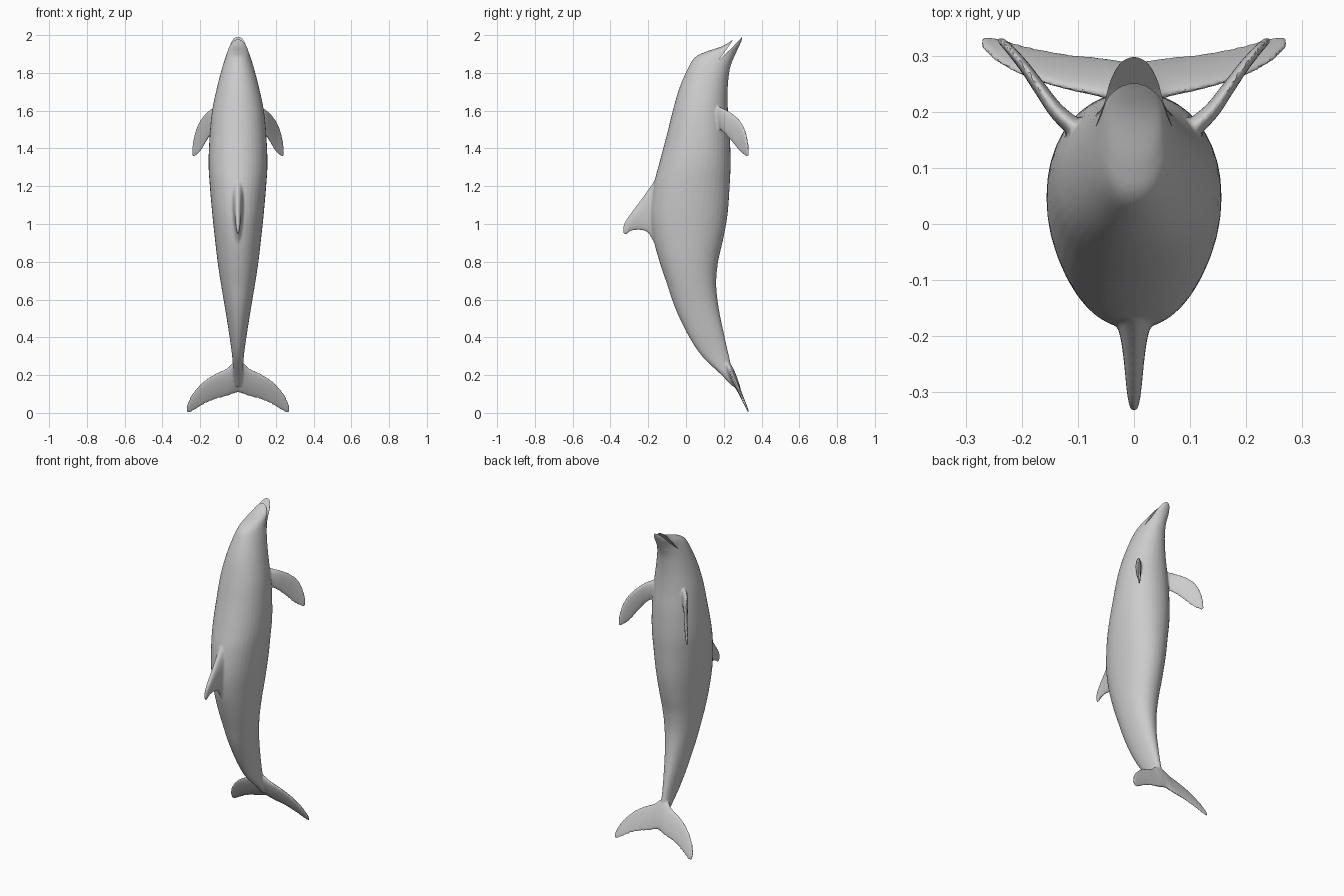
import bpy, bmesh, math
from mathutils import Vector

if "Cube" in bpy.data.objects:
    bpy.data.objects.remove(bpy.data.objects["Cube"])

N = 40  # points around every cross-section


def resample(rows, n=6):
    """Catmull-Rom smoothing of a list of station rows."""
    out = []
    for i in range(len(rows) - 1):
        p0, p1 = rows[max(i - 1, 0)], rows[i]
        p2, p3 = rows[i + 1], rows[min(i + 2, len(rows) - 1)]
        for k in range(n):
            t = k / n
            out.append([0.5 * (2 * b + (c - a) * t + (2 * a - 5 * b + 4 * c - d) * t * t
                               + (3 * b - a - 3 * c + d) * t ** 3)
                        for a, b, c, d in zip(p0, p1, p2, p3)])
    return out + [list(rows[-1])]


def loft(bm, rings):
    """Skin a closed tube through the rings and cap both ends."""
    vs = [[bm.verts.new(p) for p in r] for r in rings]
    for a, b in zip(vs, vs[1:]):
        for i in range(N):
            j = (i + 1) % N
            bm.faces.new((a[i], a[j], b[j], b[i]))
    bm.faces.new(vs[0])
    bm.faces.new(vs[-1])


def foil(lead, trail, normal, thick):
    """Fin cross-section: rounded leading edge, thinner trailing edge."""
    mid, half = (lead + trail) / 2, (lead - trail) / 2
    ring = []
    for i in range(N):
        a = math.tau * i / N
        t = thick / 2 * math.sin(a) * (0.85 + 0.15 * math.cos(a))
        ring.append(mid + half * math.cos(a) + normal * t)
    return ring


bm = bmesh.new()

# Body: z, back y, belly y, half width
body = [(2.003, .278, .292, .010), (1.99, .264, .298, .023), (1.97, .240, .294, .034),
        (1.94, .188, .281, .047), (1.91, .100, .267, .057), (1.88, .045, .253, .067),
        (1.82, .008, .232, .086), (1.72, -.035, .221, .112), (1.60, -.070, .222, .137),
        (1.47, -.102, .232, .150), (1.32, -.142, .236, .156), (1.20, -.172, .231, .149),
        (1.05, -.187, .220, .136), (.92, -.172, .197, .122), (.80, -.140, .170, .108),
        (.68, -.100, .160, .090), (.55, -.055, .174, .068), (.41, .012, .203, .046),
        (.30, .085, .228, .031), (.20, .188, .253, .024), (.14, .245, .280, .016)]
rings = []
for z, y0, y1, w in resample(body):
    ring = []
    for i in range(N):
        a = math.tau * i / N
        c, s = math.cos(a), math.sin(a)
        ring.append((w * math.copysign(abs(c) ** .95, c),
                     (y0 + y1) / 2 + (y1 - y0) / 2 * math.copysign(abs(s) ** .95, s), z))
    rings.append(ring)
loft(bm, rings)

# Dorsal fin: y, leading z, trailing z, thickness
dorsal = [(-.10, 1.30, .84, .10), (-.15, 1.255, .87, .085), (-.18, 1.21, .92, .07),
          (-.205, 1.175, .955, .055), (-.245, 1.12, .968, .042), (-.29, 1.06, .962, .032),
          (-.318, 1.02, .943, .023), (-.333, .985, .95, .012)]
loft(bm, [foil(Vector((0, y, zl)), Vector((0, y, zt)), Vector((1, 0, 0)), t)
          for y, zl, zt, t in resample(dorsal)])

# Flippers: x, y, leading z, trailing z, thickness
flipper = [(.085, .155, 1.63, 1.52, .045), (.135, .198, 1.612, 1.485, .034),
           (.165, .238, 1.59, 1.44, .028), (.195, .28, 1.555, 1.39, .023),
           (.22, .31, 1.505, 1.362, .019), (.236, .326, 1.44, 1.353, .015),
           (.241, .331, 1.40, 1.36, .010)]
# Tail flukes: x, leading z, trailing z, thickness
fluke = [(-.01, .28, .112, .045), (.03, .262, .10, .042), (.06, .235, .088, .034),
         (.12, .207, .072, .027), (.185, .165, .042, .021), (.24, .105, .008, .016),
         (.263, .06, .0, .013), (.273, .035, .008, .010)]


def fluke_y(z):
    return .333 - .44 * z


for side in (1, -1):
    loft(bm, [foil(Vector((side * x, y, zl)), Vector((side * x, y, zt)),
                   Vector((side * .74, -.67, 0)), t)
              for x, y, zl, zt, t in resample(flipper)])
    loft(bm, [foil(Vector((side * x, fluke_y(zl), zl)), Vector((side * x, fluke_y(zt), zt)),
                   Vector((0, .92, .4)), t)
              for x, zl, zt, t in resample(fluke)])

bmesh.ops.recalc_face_normals(bm, faces=bm.faces)
mesh = bpy.data.meshes.new("dolphin")
bm.to_mesh(mesh)
bm.free()
dolphin = bpy.data.objects.new("dolphin", mesh)
bpy.context.collection.objects.link(dolphin)

# Mouth cutter: thin wedge between the jaws
wedge = [(.172, 1.866), (.226, 1.940), (.285, 2.03), (.315, 2.01), (.240, 1.930)]
bm = bmesh.new()
f = bm.faces.new([bm.verts.new((-.2, y, z)) for y, z in wedge])
ext = bmesh.ops.extrude_face_region(bm, geom=[f])
bmesh.ops.translate(bm, vec=(.4, 0, 0),
                    verts=[v for v in ext["geom"] if isinstance(v, bmesh.types.BMVert)])
bmesh.ops.recalc_face_normals(bm, faces=bm.faces)
cut_mesh = bpy.data.meshes.new("mouth_cutter")
bm.to_mesh(cut_mesh)
bm.free()
cutter = bpy.data.objects.new("mouth_cutter", cut_mesh)
bpy.context.collection.objects.link(cutter)
cutter.hide_render = True

# Fuse the parts into one skin, soften the joins, cut the mouth
m = dolphin.modifiers.new("fuse", 'REMESH')
m.mode = 'VOXEL'
m.voxel_size = .0055
m = dolphin.modifiers.new("soften", 'SMOOTH')
m.factor = .5
m.iterations = 6
m = dolphin.modifiers.new("mouth", 'BOOLEAN')
m.operation = 'DIFFERENCE'
m.solver = 'EXACT'
m.object = cutter

# Bake the result and remove the cutter
deps = bpy.context.evaluated_depsgraph_get()
baked = bpy.data.meshes.new_from_object(dolphin.evaluated_get(deps))
dolphin.modifiers.clear()
dolphin.data = baked
bpy.data.objects.remove(cutter)
bpy.context.view_layer.objects.active = dolphin
dolphin.select_set(True)
bpy.ops.object.shade_smooth_by_angle(angle=math.radians(40))
